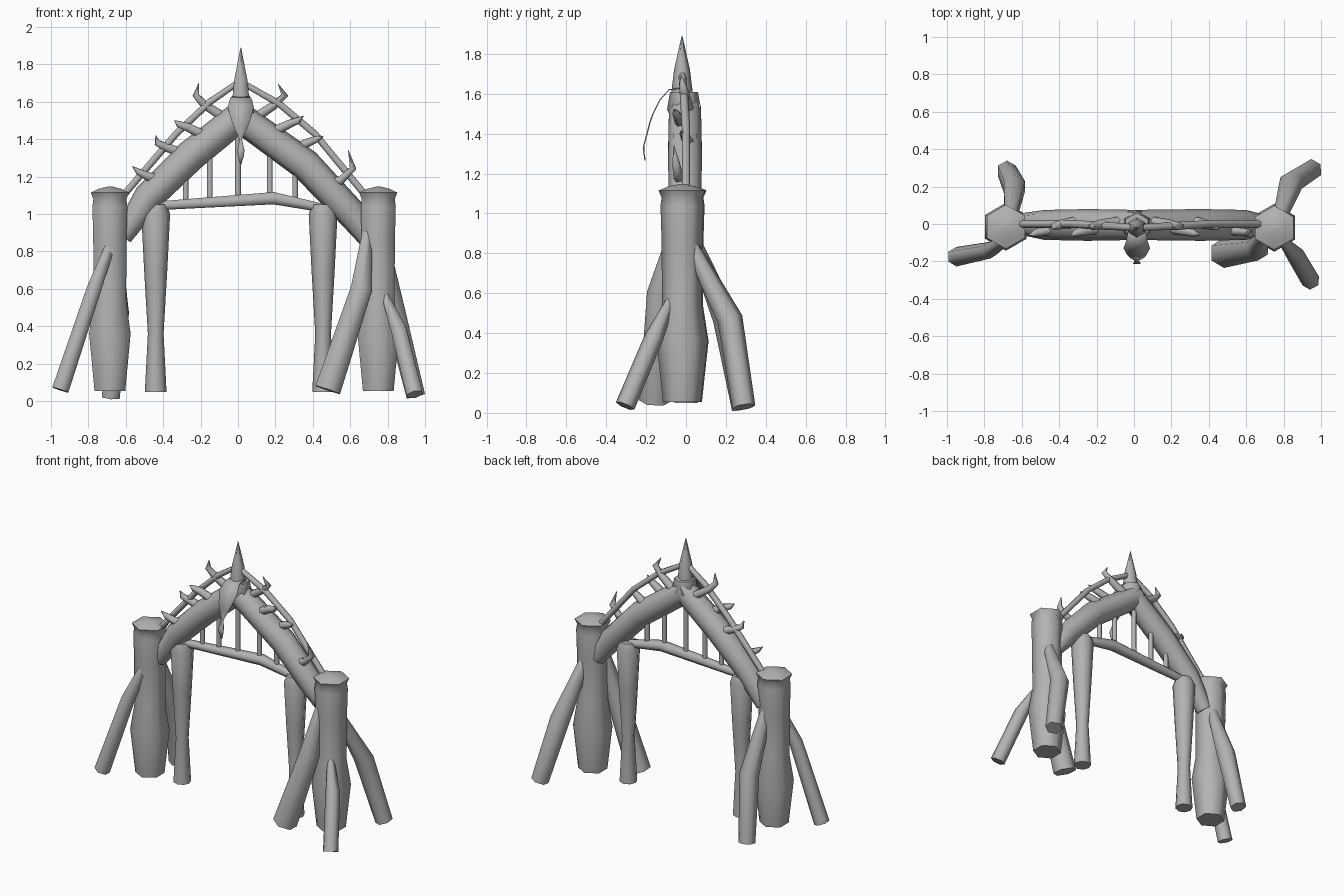
import bpy
import bmesh
import math
from mathutils import Vector

cube = bpy.data.objects.get("Cube")
if cube:
    bpy.data.objects.remove(cube, do_unlink=True)

GREY = (0.45, 0.45, 0.45, 1)
wood = bpy.data.materials.new("plain_grey")
wood.use_nodes = True
wood.diffuse_color = GREY
wood.node_tree.nodes["Principled BSDF"].inputs["Base Color"].default_value = GREY


def finish(name, bm, angle=65):
    bmesh.ops.recalc_face_normals(bm, faces=bm.faces)
    mesh = bpy.data.meshes.new(name)
    bm.to_mesh(mesh)
    bm.free()
    mesh.materials.append(wood)
    obj = bpy.data.objects.new(name, mesh)
    bpy.context.collection.objects.link(obj)
    bpy.ops.object.select_all(action="DESELECT")
    obj.select_set(True)
    bpy.context.view_layer.objects.active = obj
    bpy.ops.object.shade_smooth_by_angle(angle=math.radians(angle))
    return obj


def tube(name, path, radii, sides=6, angle=65):
    """Loft a round limb through the path points, one radius per point."""
    pts = [Vector(p) for p in path]
    bm = bmesh.new()
    rings = []
    for i, p in enumerate(pts):
        before = (p - pts[i - 1]).normalized() if i else Vector()
        after = (pts[i + 1] - p).normalized() if i < len(pts) - 1 else Vector()
        along = (before + after).normalized()
        u = Vector((0, 1, 0))
        u = (u - along * u.dot(along)).normalized()
        v = along.cross(u)
        rings.append([bm.verts.new(p + radii[i] * (u * math.cos(a) + v * math.sin(a)))
                      for a in (math.tau * k / sides for k in range(sides))])
    for a, b in zip(rings, rings[1:]):
        for k in range(sides):
            n = (k + 1) % sides
            bm.faces.new((a[k], a[n], b[n], b[k]))
    bm.faces.new(rings[0])
    bm.faces.new(rings[-1])
    return finish(name, bm, angle)


def upright(name, x, y, profile, sides):
    return tube(name, [(x, y, z) for r, z in profile], [r for r, z in profile], sides)


# Outer posts with swollen feet and flared caps
post = [(.095, .055), (.128, .36), (.1, .54), (.103, .88), (.108, 1.04),
        (.102, 1.08), (.118, 1.115), (.07, 1.135), (.01, 1.148)]
upright("right_post", -.685, -.015, post, 6)
upright("left_post", .75, -.02, post, 6)

# Inner posts, narrow at the waist
inner = [(.058, .05), (.042, .36), (.062, .7), (.077, 1.0), (.06, 1.05)]
upright("right_inner_post", -.44, 0, inner, 8)
upright("left_inner_post", .455, 0, inner, 8)

# Splayed root legs
legs = {
    "right_front_leg": ([(-.65, -.06, .92), (-.77, -.14, .6), (-.95, -.175, .06)],
                        (.025, .045, .052)),
    "right_back_leg": ([(-.66, .03, .88), (-.64, .2, .47), (-.68, .285, .02)],
                       (.035, .065, .055)),
    "left_inner_front_leg": ([(.69, -.06, .9), (.66, -.13, .6), (.48, -.155, .06)],
                             (.03, .066, .08)),
    "left_outer_front_leg": ([(.78, -.07, .58), (.86, -.16, .38), (.945, -.305, .035)],
                             (.02, .048, .05)),
    "left_back_leg": ([(.77, .01, .87), (.84, .22, .47), (.95, .29, .03)],
                      (.035, .065, .058)),
}
for name, (path, radii) in legs.items():
    tube(name, path, radii, 6)

# Heavy rafters
tube("right_rafter", [(-.62, 0, .88), (-.48, -.005, 1.09), (-.25, -.005, 1.315), (.03, -.005, 1.54)],
     (.055, .08, .085, .08), 8)
tube("left_rafter", [(.7, 0, .86), (.6, -.005, 1.01), (.36, -.005, 1.265), (-.02, -.005, 1.54)],
     (.05, .08, .085, .08), 8)

# Thin poles above the rafters
tube("right_pole", [(-.63, 0, 1.08), (-.33, 0, 1.43), (-.15, -.01, 1.6), (.01, -.02, 1.71)],
     (.021, .021, .021, .018), 6)
tube("left_pole", [(.69, 0, 1.09), (.41, 0, 1.43), (.22, -.01, 1.59), (.01, -.02, 1.71)],
     (.021, .021, .021, .018), 6)

# Tie beam and its upright bars
tube("tie_beam", [(-.42, 0, 1.045), (.19, 0, 1.085), (.44, 0, 1.035)], (.027, .038, .027), 6)
for x, top in ((-.28, 1.29), (-.15, 1.4), (0, 1.5), (.17, 1.41), (.305, 1.31)):
    upright("railing_bar", x, 0, [(.017, 1.06), (.017, top)], 6)

# Curling thorns: base on the rafter, bend, tip
thorns = [
    [(-.08, 1.52), (-.18, 1.585), (-.225, 1.635), (-.21, 1.7)],
    [(-.2, 1.43), (-.27, 1.465), (-.315, 1.48), (-.34, 1.5)],
    [(-.31, 1.33), (-.39, 1.36), (-.43, 1.38), (-.44, 1.42)],
    [(-.42, 1.19), (-.48, 1.2), (-.53, 1.225), (-.565, 1.255)],
    [(.1, 1.52), (.19, 1.58), (.25, 1.635), (.215, 1.695)],
    [(.21, 1.45), (.27, 1.48), (.32, 1.5), (.35, 1.525)],
    [(.33, 1.36), (.38, 1.385), (.42, 1.4), (.455, 1.415)],
    [(.46, 1.16), (.55, 1.18), (.615, 1.245), (.59, 1.34)],
]
for i, thorn in enumerate(thorns):
    y = -.025 if i % 2 else .01
    tube("thorn", [(x, y - .012 * k, z) for k, (x, z) in enumerate(thorn)],
         (.03, .026, .02, .002), 6)

# Ridge spike
upright("ridge_spike", .015, -.02, [(.06, 1.5), (.052, 1.62), (.04, 1.72), (.002, 1.89)], 6)


# Hanging leaf at the front: strip of (half width, y, z)
def ribbon(name, x, rows):
    bm = bmesh.new()
    pairs = [(bm.verts.new((x - w, y, z)), bm.verts.new((x + w, y, z))) for w, y, z in rows]
    for a, b in zip(pairs, pairs[1:]):
        bm.faces.new((a[0], a[1], b[1], b[0]))
    obj = finish(name, bm)
    mod = obj.modifiers.new("thickness", "SOLIDIFY")
    mod.thickness = .006
    mod.offset = 0


ribbon("hanging_leaf", .015, [(.045, -.02, 1.63), (.055, -.085, 1.62), (.07, -.13, 1.57),
                              (.05, -.165, 1.5), (.035, -.18, 1.46), (.006, -.195, 1.4),
                              (.02, -.212, 1.34), (.016, -.212, 1.31), (.002, -.205, 1.265)])
# Knot joining the rafters
upright("ridge_knot", .015, -.01, [(.03, 1.42), (.085, 1.52), (.07, 1.61)], 6)
